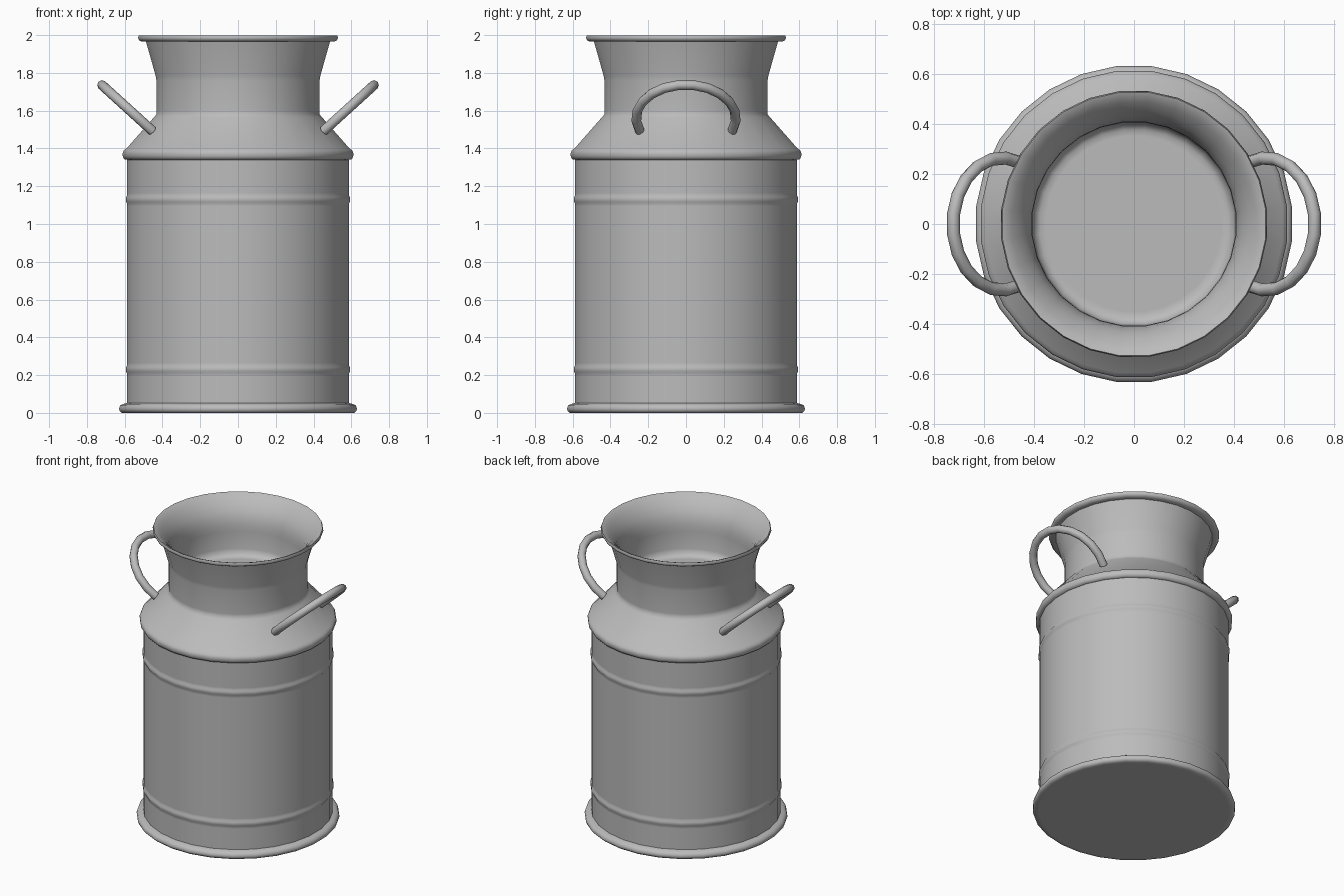
import bpy, bmesh, math

old = bpy.data.objects.get("Cube")
if old:
    bpy.data.objects.remove(old, do_unlink=True)

metal = bpy.data.materials.new("grey metal")
metal.use_nodes = True
grey = (0.5, 0.5, 0.5, 1)
metal.diffuse_color = grey
metal.node_tree.nodes["Principled BSDF"].inputs["Base Color"].default_value = grey

SIDES = 28
FIT = 1 / math.cos(math.pi / SIDES)   # flats lie on the given radius


def finish(name, bm, angle):
    bmesh.ops.recalc_face_normals(bm, faces=bm.faces)
    mesh = bpy.data.meshes.new(name)
    bm.to_mesh(mesh)
    bm.free()
    obj = bpy.data.objects.new(name, mesh)
    bpy.context.collection.objects.link(obj)
    mesh.materials.append(metal)
    bpy.ops.object.select_all(action='DESELECT')
    obj.select_set(True)
    bpy.context.view_layer.objects.active = obj
    bpy.ops.object.shade_smooth_by_angle(angle=math.radians(angle))


def lathe(name, profile, angle):
    """Turn a (radius, height) profile round the z axis."""
    bm = bmesh.new()
    turns = [math.tau * (i + 0.5) / SIDES for i in range(SIDES)]
    rings = []
    for r, z in profile:
        if r == 0:
            rings.append([bm.verts.new((0, 0, z))] * SIDES)
        else:
            rings.append([bm.verts.new((r * FIT * math.cos(t), r * FIT * math.sin(t), z))
                          for t in turns])
    for a, b in zip(rings, rings[1:]):
        for i in range(SIDES):
            j = (i + 1) % SIDES
            bm.faces.new(list(dict.fromkeys((a[i], a[j], b[j], b[i]))))
    finish(name, bm, angle)


WALL, NECK = 0.588, 0.432


def band(z):
    """Low raised band on the wall, with plain wall kept either side."""
    steps = [(0, -0.035), (0, -0.02), (0.006, -0.01), (0.006, 0.01), (0, 0.02), (0, 0.035)]
    return [(WALL + out, z + up) for out, up in steps]


foot = [(0, 0), (0.59, 0), (0.615, 0), (0.627, 0.01), (0.63, 0.022), (0.625, 0.038),
        (0.61, 0.047), (WALL, 0.052), (WALL, 0.065)]
shoulder = [(WALL, 1.325), (WALL, 1.34), (0.602, 1.343), (0.61, 1.357), (0.611, 1.375),
            (0.605, 1.39), (0.592, 1.398), (0.445, 1.565), (NECK, 1.58), (NECK, 1.6)]
mouth = [(NECK, 1.76), (0.436, 1.785), (0.487, 1.965), (0.51, 1.965), (0.524, 1.973),
         (0.53, 1.985), (0.525, 1.998)]
# The inside curves in like a trumpet, then drops straight to a recessed floor
inside = [(0.51, 1.992), (0.485, 1.972), (0.457, 1.942), (0.432, 1.905), (0.415, 1.865),
          (0.407, 1.82), (0.405, 1.78), (0.405, 1.66), (0.396, 1.63), (0.375, 1.615),
          (0.35, 1.615), (0, 1.615)]
lathe("can_shell", foot + band(0.23) + band(1.13) + shoulder + mouth + inside, 62)


def handle(name, side):
    """Round bar bent into an arc, leaning outwards."""
    slope, steps, tube = 1.1, 13, 0.026
    size = math.hypot(1, slope)
    up = (slope / size, 1 / size)            # in-plane rise as (x, z)
    normal = (1 / size, -slope / size)       # across the plane as (x, z)
    bm = bmesh.new()
    rings = []
    for k in range(steps + 1):
        t = math.radians(-22 + 224 * k / steps)
        ring = []
        for s in range(8):
            a = math.tau * s / 8
            reach = 0.264 + tube * math.cos(a)
            rise, off = reach * math.sin(t), tube * math.sin(a)
            ring.append(bm.verts.new((
                side * (0.527 + rise * up[0] + off * normal[0]),
                reach * math.cos(t),
                1.56 + rise * up[1] + off * normal[1])))
        rings.append(ring)
    for a, b in zip(rings, rings[1:]):
        for s in range(8):
            n = (s + 1) % 8
            bm.faces.new((a[s], a[n], b[n], b[s]))
    bm.faces.new(rings[0])
    bm.faces.new(rings[-1])
    finish(name, bm, 50)


handle("left_handle", 1)
handle("right_handle", -1)
